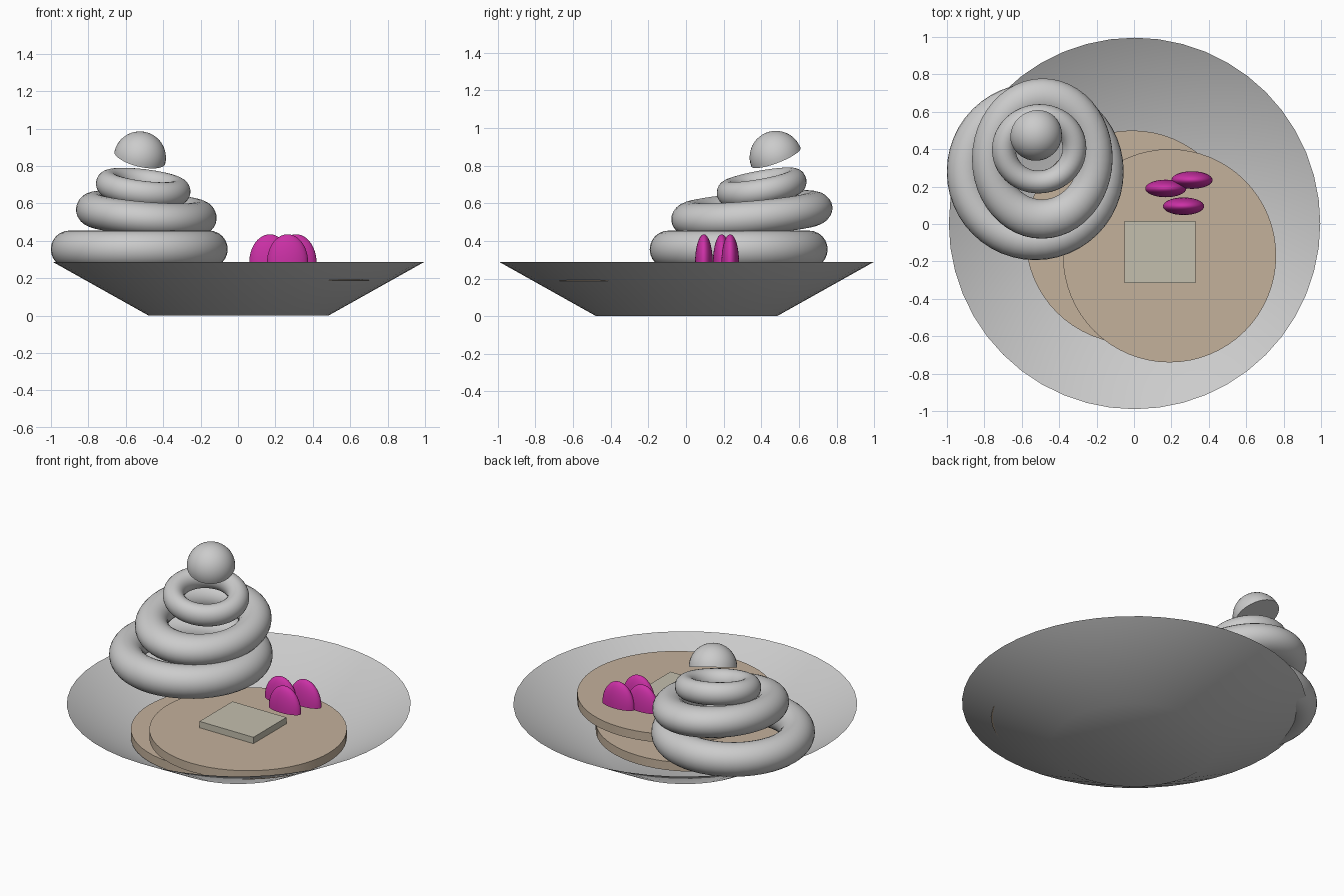
import bpy, bmesh, math
from mathutils import Vector

if "Cube" in bpy.data.objects:
    bpy.data.objects.remove(bpy.data.objects["Cube"])


def material(name, rgb):
    m = bpy.data.materials.new(name)
    m.diffuse_color = (*rgb, 1)
    m.use_nodes = True
    m.node_tree.nodes["Principled BSDF"].inputs["Base Color"].default_value = m.diffuse_color
    return m


def finish(name, mat=None):
    """Name the active object, colour it and smooth its round faces."""
    ob = bpy.context.object
    ob.name = ob.data.name = name
    if mat:
        ob.data.materials.append(mat)
    bpy.ops.object.shade_smooth_by_angle(angle=math.radians(35))
    return ob


def tilt(slope_x, slope_y):
    """Rotation that lays a flat part on the plane z = slope_x*x + slope_y*y."""
    normal = Vector((-slope_x, -slope_y, 1))
    return Vector((0, 0, 1)).rotation_difference(normal).to_euler()


def dome(name, loc, size, rot=(0, 0, 0), mat=None):
    """Upper half of a sphere with a closed flat base."""
    bpy.ops.mesh.primitive_uv_sphere_add(segments=32, ring_count=24, location=loc, rotation=rot)
    ob = bpy.context.object
    bm = bmesh.new()
    bm.from_mesh(ob.data)
    geom = bm.verts[:] + bm.edges[:] + bm.faces[:]
    cut = bmesh.ops.bisect_plane(bm, geom=geom, plane_co=(0, 0, 0), plane_no=(0, 0, 1),
                                 clear_inner=True, dist=1e-4)
    bmesh.ops.contextual_create(bm, geom=[e for e in bm.edges if e.is_boundary])
    bmesh.ops.recalc_face_normals(bm, faces=bm.faces)
    bm.to_mesh(ob.data)
    bm.free()
    ob.scale = size
    return finish(name, mat)


cake = material("cake", (0.55, 0.44, 0.33))
butter = material("butter", (0.55, 0.52, 0.42))
berry = material("berry", (0.60, 0.03, 0.38))

# Open dish: thin sloping wall with a flat base
bpy.ops.mesh.primitive_cone_add(vertices=48, radius1=0.48, radius2=0.993, depth=0.287,
                                location=(0.003, 0.003, 0.1435))
dish = bpy.context.object
bm = bmesh.new()
bm.from_mesh(dish.data)
top = [f for f in bm.faces if f.normal.z > 0.99]
bmesh.ops.delete(bm, geom=top, context='FACES_ONLY')
bm.to_mesh(dish.data)
bm.free()
finish("dish")

# Two offset pancakes
for name, x, y, z in (("lower_pancake", -0.01, -0.07, 0.124), ("upper_pancake", 0.19, -0.17, 0.215)):
    bpy.ops.mesh.primitive_cylinder_add(vertices=64, radius=0.57, depth=0.055, location=(x, y, z))
    finish(name, cake)

# Butter pat
bpy.ops.mesh.primitive_cube_add(size=1, location=(0.14, -0.15, 0.261))
bpy.context.object.scale = (0.38, 0.332, 0.044)
finish("butter_pat", butter)

# Berries
for i, (x, y) in enumerate(((0.17, 0.19), (0.31, 0.235), (0.265, 0.095)), 1):
    dome(f"berry_{i}", (x, y, 0.283), (0.11, 0.047, 0.152), mat=berry)

# Whipped cream: stacked rings (location, major, minor, scale, slopes)
rings = (
    ((-0.528, 0.28, 0.355), 0.373, 0.10, (1, 1, 1), (0, 0)),
    ((-0.49, 0.35, 0.545), 0.325, 0.105, (0.877, 1, 0.86), (-0.08, 0.085)),
    ((-0.507, 0.402, 0.685), 0.19, 0.064, (1, 0.95, 1.05), (-0.12, 0.18)),
)
for i, (loc, major, minor, scale, slope) in enumerate(rings, 1):
    bpy.ops.mesh.primitive_torus_add(major_segments=48, minor_segments=24, major_radius=major,
                                     minor_radius=minor, location=loc, rotation=tilt(*slope))
    bpy.context.object.scale = scale
    finish(f"cream_ring_{i}")

# Cream tip
dome("cream_tip", (-0.525, 0.478, 0.845), (0.14, 0.14, 0.14), tilt(-0.25, 0.38))
